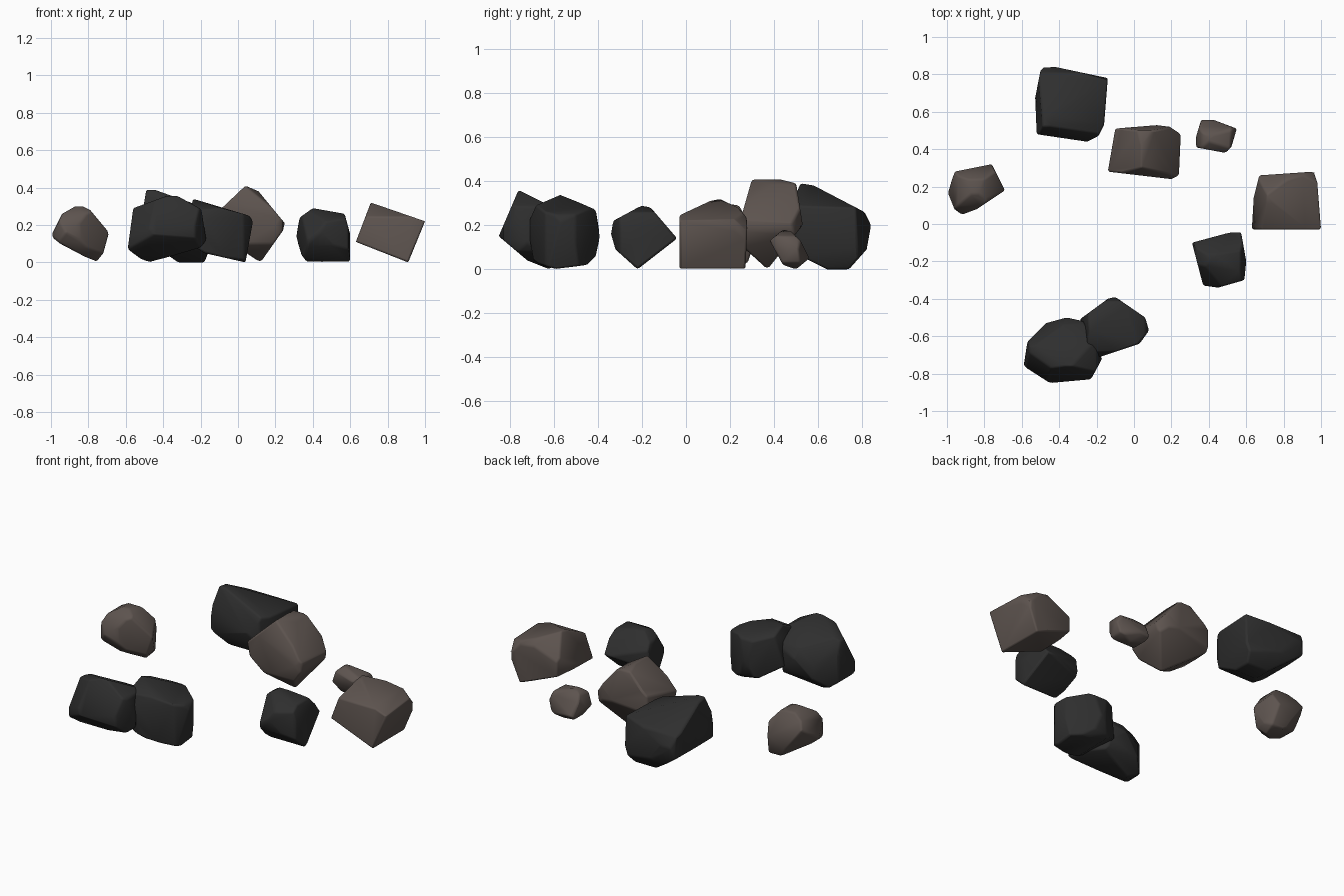
import bpy
import bmesh
import math
from mathutils import Vector
from mathutils.geometry import convex_hull_2d

if "Cube" in bpy.data.objects:
    bpy.data.objects.remove(bpy.data.objects["Cube"], do_unlink=True)


def make_material(name, colour):
    material = bpy.data.materials.new(name)
    material.use_nodes = True
    material.diffuse_color = colour
    shader = material.node_tree.nodes["Principled BSDF"]
    shader.inputs["Base Color"].default_value = colour
    shader.inputs["Roughness"].default_value = 0.9
    return material


charcoal = make_material("charcoal stone", (0.028, 0.028, 0.028, 1))
brown = make_material("brown stone", (0.11, 0.088, 0.078, 1))


def slice_off(bm, point, normal):
    """Slice away everything in front of a plane and close the cut."""
    bmesh.ops.bisect_plane(bm, geom=bm.verts[:] + bm.edges[:] + bm.faces[:],
                           dist=1e-5, plane_co=point, plane_no=normal,
                           clear_outer=True)
    rim = [edge for edge in bm.edges if edge.is_boundary]
    if rim:
        bmesh.ops.holes_fill(bm, edges=rim, sides=0)


def carve(bm, outline, first_axis, second_axis):
    """Slice the block along each edge of an outline given in hundredths."""
    corners = [Vector(pair) / 100 for pair in outline]
    corners = [corners[i] for i in convex_hull_2d(corners)]
    middle = sum(corners, Vector((0, 0))) / len(corners)
    for start, end in zip(corners, corners[1:] + corners[:1]):
        along = end - start
        outward = Vector((along.y, -along.x))
        if outward.dot(start - middle) < 0:
            outward.negate()
        point, normal = Vector(), Vector()
        point[first_axis], point[second_axis] = start
        normal[first_axis], normal[second_axis] = outward.normalized()
        slice_off(bm, point, normal)


def rock(name, material, front, side, top, chips=()):
    """Carve a boulder from a block by its front, side and top outlines.
    Each chip is a direction and the depth knocked off the corner there."""
    block = bmesh.new()
    bmesh.ops.create_cube(block, size=4)
    carve(block, top, 0, 1)
    carve(block, front, 0, 2)
    carve(block, side, 1, 2)
    for direction, depth in chips:
        normal = Vector(direction).normalized()
        tip = max((vert.co for vert in block.verts), key=normal.dot)
        slice_off(block, tip - normal * depth, normal)

    # Weld the tiny facets so the corners look worn, then wrap a clean skin
    bmesh.ops.remove_doubles(block, verts=block.verts[:], dist=0.015)
    skin = bmesh.new()
    for vert in block.verts:
        skin.verts.new(vert.co)
    block.free()
    bmesh.ops.convex_hull(skin, input=skin.verts[:])
    loose = [vert for vert in skin.verts if not vert.link_faces]
    bmesh.ops.delete(skin, geom=loose, context="VERTS")
    bmesh.ops.dissolve_limit(skin, angle_limit=math.radians(2),
                             verts=skin.verts[:], edges=skin.edges[:])
    bmesh.ops.recalc_face_normals(skin, faces=skin.faces[:])

    mesh = bpy.data.meshes.new(name)
    skin.to_mesh(mesh)
    skin.free()
    mesh.materials.append(material)
    stone = bpy.data.objects.new(name, mesh)
    bpy.context.collection.objects.link(stone)
    bpy.ops.object.select_all(action="DESELECT")
    stone.select_set(True)
    bpy.context.view_layer.objects.active = stone
    bpy.ops.object.shade_smooth_by_angle(angle=math.radians(75))

    # Round the worn edges
    bevel = stone.modifiers.new("worn edges", "BEVEL")
    bevel.width = 0.01
    bevel.segments = 2
    bevel.limit_method = "ANGLE"
    bevel.angle_limit = math.radians(35)


# Brown stones
rock("right_brown_rock", brown,
     front=[(-100, 14), (-94, 26), (-87, 30), (-83, 30), (-79, 28), (-69, 16),
            (-72, 5), (-76, 0), (-95, 10)],
     side=[(5, 16), (10, 26), (16, 30), (24, 29), (32, 15), (28, 3), (22, 0),
           (12, 5)],
     top=[(-100, 18), (-96, 28), (-76, 32), (-69, 18), (-84, 8), (-92, 5),
          (-96, 8)],
     chips=[((-0.7, 0.5, -0.5), 0.05), ((0.2, -0.6, -0.7), 0.02)])
rock("middle_brown_rock", brown,
     front=[(4, 41), (11, 38), (25, 21), (24, 17), (12, 0), (-12, 16),
            (-14, 24)],
     side=[(24, 20), (30, 41), (42, 41), (50, 39), (53, 20), (37, 0),
           (26, 10)],
     top=[(-14, 28), (-10, 51), (12, 53), (19, 52), (25, 48), (24, 26),
          (20, 24)],
     chips=[((0.6, -0.2, 0.8), 0.02)])
rock("small_brown_rock", brown,
     front=[(33, 8), (36, 16), (40, 18), (52, 15), (55, 9), (53, 3), (45, 0),
            (37, 2)],
     side=[(38, 13), (44, 18), (48, 17), (52, 13), (56, 5), (50, 0), (44, 2)],
     top=[(33, 46), (36, 56), (39, 57), (55, 51), (52, 41), (49, 38),
          (33, 41)])
rock("left_brown_rock", brown,
     front=[(71, 32), (100, 22), (91, 0), (63, 11)],
     side=[(-4, 10), (-4, 24), (11, 31), (16, 32), (22, 30), (28, 23),
           (27, 0), (-3, 0)],
     top=[(63, -3), (64, 14), (67, 26), (96, 28), (98, 22), (100, -3)],
     chips=[((0.5, 0.7, 0.5), 0.03), ((-0.3, 0.7, 0.6), 0.04)])

# Charcoal stones
rock("back_charcoal_rock", charcoal,
     front=[(-49, 39), (-45, 39), (-14, 28), (-14, 10), (-18, 0), (-32, 0),
            (-53, 15)],
     side=[(44, 20), (52, 39), (58, 38), (81, 26), (84, 20), (82, 9), (74, 0),
           (64, 0), (50, 7)],
     top=[(-53, 67), (-50, 82), (-47, 85), (-14, 78), (-16, 53), (-19, 47),
          (-25, 44), (-52, 48)])
rock("left_charcoal_rock", charcoal,
     front=[(31, 14), (33, 24), (40, 29), (57, 26), (60, 15), (60, 0),
            (37, 0), (34, 4)],
     side=[(-34, 16), (-33, 22), (-20, 29), (-16, 28), (-4, 14), (-22, 0),
           (-32, 9)],
     top=[(31, -10), (57, -3), (60, -20), (59, -30), (45, -34), (37, -33)],
     chips=[((-0.5, -0.7, 0.5), 0.05)])
rock("front_charcoal_rock", charcoal,
     front=[(-59, 7), (-56, 29), (-37, 36), (-27, 36), (-20, 31), (-17, 12),
            (-20, 8), (-47, 0), (-52, 2)],
     side=[(-85, 15), (-76, 36), (-54, 25), (-50, 19), (-53, 8), (-62, 0),
           (-72, 4)],
     top=[(-59, -76), (-57, -63), (-47, -53), (-36, -50), (-27, -52),
          (-17, -72), (-23, -83), (-45, -85)],
     chips=[((-0.6, -0.65, 0.4), 0.06), ((0.5, 0, 0.9), 0.03),
            ((-0.4, 0.8, 0.5), 0.04)])
rock("middle_charcoal_rock", charcoal,
     front=[(-24, 34), (6, 25), (8, 22), (4, 0), (-18, 5), (-29, 12)],
     side=[(-72, 20), (-68, 29), (-57, 34), (-41, 27), (-39, 15), (-41, 6),
           (-45, 2), (-59, 0), (-69, 3)],
     top=[(-29, -51), (-14, -40), (-10, -39), (6, -50), (8, -57), (3, -64),
          (-18, -71), (-27, -68)])
